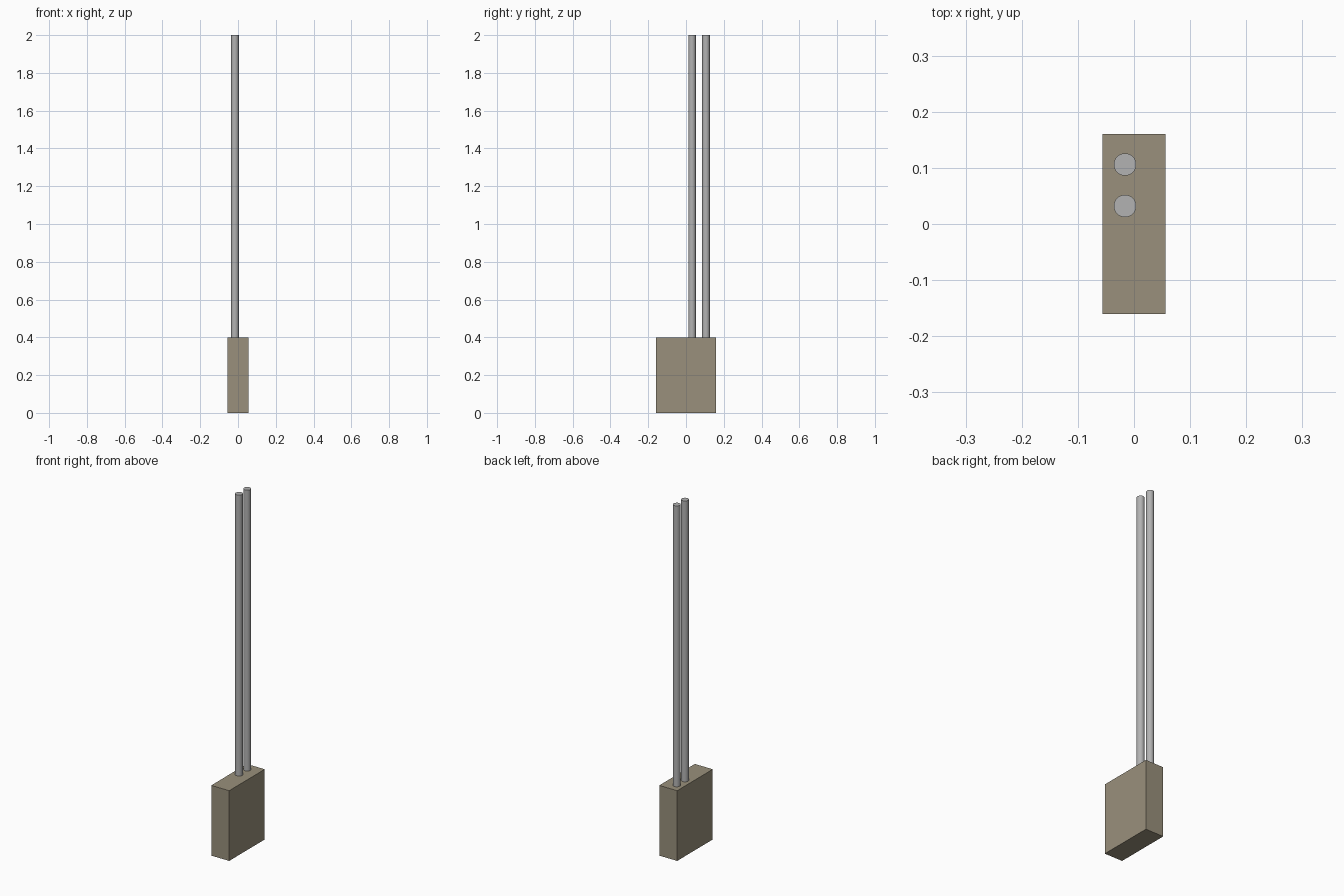
import bpy

if "Cube" in bpy.data.objects:
    bpy.data.objects.remove(bpy.data.objects["Cube"])

BASE_TOP = 0.4


def flat_material(name, colour):
    mat = bpy.data.materials.new(name)
    mat.diffuse_color = (*colour, 1)
    mat.use_nodes = True
    mat.node_tree.nodes["Principled BSDF"].inputs["Base Color"].default_value = mat.diffuse_color
    return mat


stone = flat_material("olive stone", (0.32, 0.28, 0.20))
steel = flat_material("grey steel", (0.45, 0.45, 0.45))

# Base block
bpy.ops.mesh.primitive_cube_add(size=1, location=(0, 0, BASE_TOP / 2))
base = bpy.context.object
base.name = "base_block"
base.scale = (0.113, 0.32, BASE_TOP)
bpy.ops.object.transform_apply(location=False, rotation=False, scale=True)
base.data.materials.append(stone)

# Two upright rods standing on the block
for name, y in (("front_rod", 0.032), ("back_rod", 0.106)):
    bpy.ops.mesh.primitive_cylinder_add(
        vertices=32, radius=0.02, depth=2 - BASE_TOP,
        location=(-0.016, y, (2 + BASE_TOP) / 2))
    rod = bpy.context.object
    rod.name = name
    rod.data.materials.append(steel)
    bpy.ops.object.shade_smooth_by_angle()
